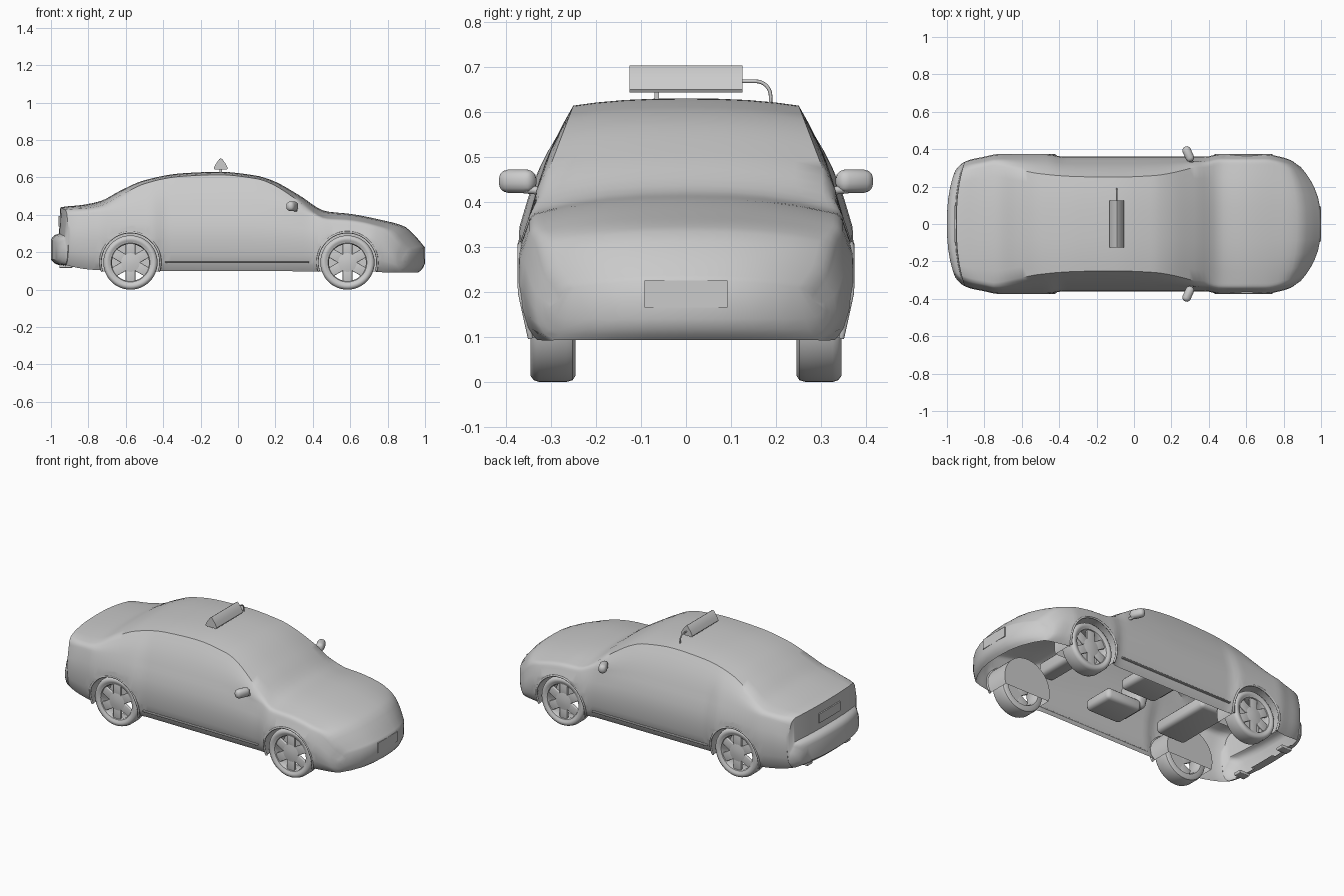
import bpy, bmesh, math
from mathutils import Matrix, Vector

cube = bpy.data.objects.get("Cube")
if cube:
    bpy.data.objects.remove(cube)

grey = bpy.data.materials.new("plain_grey")
grey.use_nodes = True
shade = (0.6, 0.6, 0.6, 1)
grey.diffuse_color = shade
grey.node_tree.nodes["Principled BSDF"].inputs["Base Color"].default_value = shade


def add(name, bm):
    bmesh.ops.recalc_face_normals(bm, faces=bm.faces[:])
    mesh = bpy.data.meshes.new(name)
    bm.to_mesh(mesh)
    bm.free()
    mesh.materials.append(grey)
    mesh.shade_smooth()
    mesh.set_sharp_from_angle(angle=math.radians(40))
    ob = bpy.data.objects.new(name, mesh)
    bpy.context.scene.collection.objects.link(ob)
    return ob


def box(name, at, size, bevel=0, turn=0):
    bm = bmesh.new()
    bmesh.ops.create_cube(bm, size=1)
    bmesh.ops.scale(bm, vec=size, verts=bm.verts[:])
    if bevel:
        bmesh.ops.bevel(bm, geom=bm.edges[:], offset=bevel, segments=3,
                        profile=0.5, affect='EDGES')
    bmesh.ops.transform(bm, matrix=Matrix.Translation(at) @ Matrix.Rotation(turn, 4, 'Y'),
                        verts=bm.verts[:])
    return add(name, bm)


def tube(name, points, radius):
    data = bpy.data.curves.new(name, 'CURVE')
    data.dimensions = '3D'
    data.bevel_depth = radius
    data.bevel_resolution = 2
    data.use_fill_caps = True
    line = data.splines.new('POLY')
    line.points.add(len(points) - 1)
    for p, co in zip(line.points, points):
        p.co = (*co, 1)
    data.materials.append(grey)
    ob = bpy.data.objects.new(name, data)
    bpy.context.scene.collection.objects.link(ob)


def bridge(bm, a, b, closed=True):
    """Join two rows of vertices with quads."""
    for i in range(len(a) if closed else len(a) - 1):
        j = (i + 1) % len(a)
        bm.faces.new((a[i], a[j], b[j], b[i]))


def smooth_curve(pts):
    """Monotone cubic through the points."""
    s = [(b[1] - a[1]) / (b[0] - a[0]) for a, b in zip(pts, pts[1:])]
    d = [s[0]] + [0 if p * q <= 0 else 2 * p * q / (p + q) for p, q in zip(s, s[1:])] + [s[-1]]

    def f(x):
        i = max(k for k in range(len(s)) if k == 0 or pts[k][0] <= x)
        h = pts[i + 1][0] - pts[i][0]
        t = (x - pts[i][0]) / h
        u = 1 - t
        return (pts[i][1] * u * u * (1 + 2 * t) + pts[i + 1][1] * t * t * (3 - 2 * t)
                + h * t * u * (d[i] * u - d[i + 1] * t))
    return f


# Body outlines along the length
top = smooth_curve([(-1, .265), (-.985, .29), (-.957, .3), (-.95, .44), (-.84, .452),
                    (-.74, .472), (-.62, .534), (-.5, .585), (-.3, .622), (-.1, .63),
                    (.1, .609), (.18, .585), (.33, .503), (.45, .425), (.475, .418),
                    (.6, .405), (.76, .374), (.89, .338), (.945, .29), (1, .225)])
under = smooth_curve([(-1, .16), (-.97, .135), (-.75, .105), (-.4, .1), (.4, .098),
                      (.96, .092), (.985, .11), (1, .14)])
wide = smooth_curve([(-1, .285), (-.985, .31), (-.96, .328), (-.9, .346), (-.82, .358),
                     (-.72, .374), (-.46, .374), (-.38, .36), (.38, .36), (.46, .374),
                     (.72, .374), (.82, .362), (.95, .34), (1, .305)])
belt = smooth_curve([(-1, .24), (-.95, .375), (-.7, .405), (0, .405), (.4, .38),
                     (.6, .345), (.8, .31), (.95, .23), (1, .18)])
crown = smooth_curve([(-1, .012), (-.9, .015), (-.68, .026), (-.4, .016), (.1, .016),
                      (.4, .036), (.6, .03), (.9, .025), (1, .015)])
ACROSS = (0, .3, .55, .8, 1)
AXLES = {"rear": -.575, "front": .585}
AXLE_Z, ARCH = .147, .16


def bend(x, y):
    if x > 0.6:
        return x - .105 * ((x - .6) / .4) ** 2 * (abs(y) / .3) ** 2.5
    if x < -0.7:
        return x + .05 * ((-x - .7) / .3) ** 2 * (abs(y) / .3) ** 2.5
    return x


def section(x):
    zb, zt, w = under(x), top(x), wide(x)
    ze = zt - crown(x)
    zs = min(belt(x), ze - .03)
    ws = w - .022
    wr = min(.25 + .38 * (.615 - ze), ws - .035)
    half = [((w - .04) * f, zb) for f in ACROSS]
    half += [(w - .018, zb + .12 * (zs - zb)), (w - .005, zb + .3 * (zs - zb)),
             (w, zb + .55 * (zs - zb)), (w - .004, zb + .8 * (zs - zb)), (ws, zs)]
    # Flank above the belt, bulging slightly outward
    out = Vector((ze - zs, ws - wr)).normalized()
    for t in (.2, .4, .6, .8):
        swell = .009 * math.sin(math.pi * t)
        half.append((ws + (wr - ws) * t + swell * out.x, zs + (ze - zs) * t + swell * out.y))
    return half + [(wr * f, zt - crown(x) * f ** 2.5) for f in reversed(ACROSS)]


def cut_arch(bm, x):
    """Slice the flanks along a many-sided arch, then remove what lies inside."""
    middle = Vector((x, 0, AXLE_Z))
    angles = [math.radians(-18 + 12 * i) for i in range(19)]
    normals = [Vector((math.cos(a), 0, math.sin(a))) for a in angles]
    for normal in normals:
        spot = middle + normal * ARCH
        near = [f for f in bm.faces
                if (f.calc_center_median() - spot).xz.length < .09 and f.normal.z > -.9]
        edges = {e for f in near for e in f.edges}
        verts = {v for f in near for v in f.verts}
        bmesh.ops.bisect_plane(bm, geom=near + list(edges) + list(verts), dist=1e-5,
                               plane_co=spot, plane_no=normal)
    inside = []
    for f in bm.faces:
        c = f.calc_center_median()
        if abs(c.y) > .21 and all((c - middle).dot(n) < ARCH for n in normals):
            inside.append(f)
    bmesh.ops.delete(bm, geom=inside, context='FACES')


# Body shell: lofted, with arches cut and the underside open
bm = bmesh.new()
xs = [-1, -.992, -.98, -.967, -.957, -.95] + [-.935 + 1.885 * i / 72 for i in range(73)]
xs += [.965, .98, .99, 1]
rings = []
for x in xs:
    half = section(x)
    full = half + [(-y, z) for y, z in half[-2:0:-1]]
    rings.append([bm.verts.new((bend(x, y), y, z)) for y, z in full])
for a, b in zip(rings, rings[1:]):
    bridge(bm, a, b)
n, k = len(half), len(ACROSS) - 1
for r in (rings[0], rings[-1]):
    for s in (1, -1):
        for i in range(k):
            bm.faces.new([r[s * j] for j in (i, i + 1, n - 2 - i, n - 1 - i)])
        bm.faces.new([r[s * i] for i in range(k, n - k)])
bmesh.ops.recalc_face_normals(bm, faces=bm.faces[:])
bm.normal_update()
floor = [f for f in bm.faces if f.normal.z < -.9 and f.calc_center_median().z < .13
         and -.92 < f.calc_center_median().x < .96]
bmesh.ops.delete(bm, geom=floor, context='FACES')
for x in AXLES.values():
    cut_arch(bm, x)
add("body_shell", bm)


def flank(z):
    return .368 - .22 * max(0, .2 - z)


def wheel_well(name, x, side):
    arc = [math.radians(-18 + 6 * i) for i in range(37)]
    spots = [(x + ARCH * math.cos(a), AXLE_Z + ARCH * math.sin(a)) for a in arc]
    bm = bmesh.new()
    inner = [bm.verts.new((px, side * .21, pz)) for px, pz in spots]
    outer = [bm.verts.new((px, side * (flank(pz) - .004), pz)) for px, pz in spots]
    bridge(bm, inner, outer, closed=False)
    bm.faces.new(inner)
    add(name + "_wheel_well", bm)
    tube(name + "_arch_lip", [(px, side * flank(pz), pz) for px, pz in spots], .006)


def lathe(name, x, side, outline, closed=True):
    """Turn an outline of radius and depth round the axle."""
    bm = bmesh.new()
    rows = []
    for i in range(48):
        a = math.tau * i / 48
        rows.append([bm.verts.new((x + r * math.cos(a), side * y, .145 + r * math.sin(a)))
                     for r, y in outline])
    for a, b in zip(rows, rows[1:] + rows[:1]):
        bridge(bm, a, b, closed)
    if not closed:
        bm.faces.new([row[0] for row in rows])
        bm.faces.new([row[-1] for row in rows])
    add(name, bm)


TYRE = [(.099, .328), (.104, .338), (.114, .341), (.12, .345), (.132, .345), (.141, .338),
        (.145, .326), (.145, .266), (.141, .252), (.132, .246), (.108, .246), (.1, .26)]
HUB = [(.05, .319), (.05, .333), (.02, .338)]

for end, x in AXLES.items():
    for side, label in ((1, "left"), (-1, "right")):
        tag = end + "_" + label
        wheel_well(tag, x, side)
        lathe(tag + "_tyre", x, side, TYRE)
        lathe(tag + "_hub", x, side, HUB, closed=False)
        for i in range(6):
            a = math.tau * (i + .5) / 6
            box(tag + "_spoke", (x + .07 * math.cos(a), side * .326, .145 + .07 * math.sin(a)),
                (.07, .014, .052), .004, -a)

# Paired parts
for side, label in ((1, "left"), (-1, "right")):
    box(label + "_sill_strip", (-.005, side * .35, .147), (.77, .014, .008), .003)
    mirror = box(label + "_mirror", (0, 0, 0), (.046, .086, .052), .021)
    mirror.location = (.29, side * .374, .446)
    mirror.rotation_euler.z = side * .42
    tube(label + "_mirror_arm", [(.31, side * .325, .425), (.3, side * .36, .428)], .009)
    box(label + "_seat_cushion", (.02, side * .15, .2), (.24, .2, .07), .025)
    box(label + "_seat_back", (-.13, side * .15, .33), (.07, .2, .27), .025, -.25)
    box(label + "_exhaust", (-.92, side * .18, .125), (.07, .05, .018), .004)
box("rear_bench", (-.42, 0, .21), (.2, .4, .08), .025)
box("rear_backrest", (-.55, 0, .33), (.07, .4, .24), .025, -.35)
box("dashboard", (.4, 0, .32), (.1, .56, .09), .025)

# Number plates
box("front_plate", (.997, 0, .195), (.006, .185, .06))
box("rear_plate", (-.957, 0, .365), (.008, .2, .055))

# Roof sign with its foot and cable
bm = bmesh.new()
SIGN = [(-.034, .643), (.034, .643), (.038, .65), (.027, .672), (.008, .698), (0, .703),
        (-.008, .698), (-.027, .672), (-.038, .65)]
ends = [[bm.verts.new((x - .092, y, z)) for x, z in SIGN] for y in (-.125, .125)]
bridge(bm, *ends)
for ring in ends:
    bm.faces.new(ring)
add("roof_sign", bm)
box("sign_foot", (-.092, -.065, .635), (.012, .01, .03))
bow = [(-.092, .155 + .033 * math.sin(a), .635 + .033 * math.cos(a))
       for a in (math.pi / 2 * i / 8 for i in range(9))]
tube("sign_cable", [(-.092, .12, .668)] + bow + [(-.092, .188, .615)], .004)
